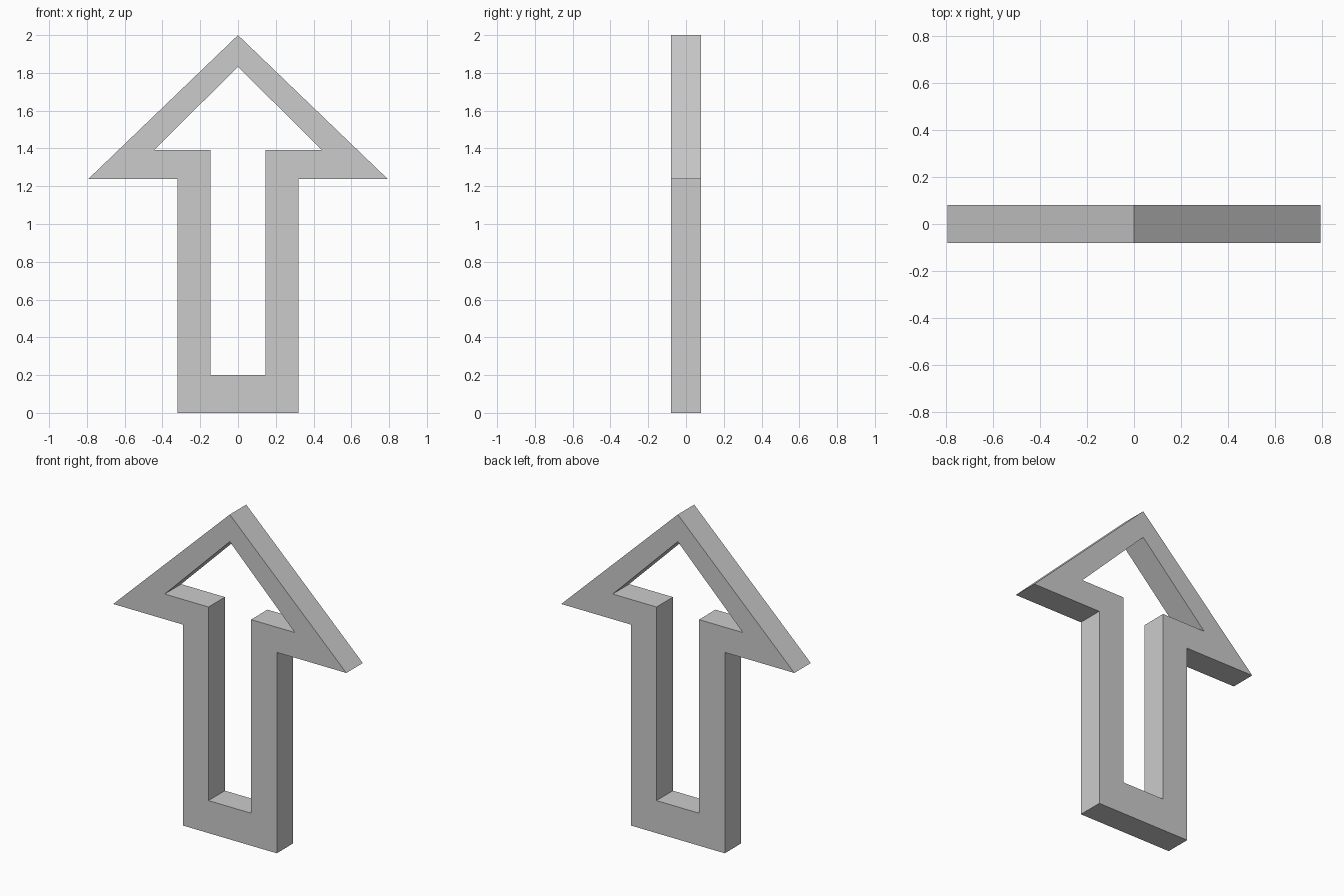
import bpy, bmesh

if "Cube" in bpy.data.objects:
    bpy.data.objects.remove(bpy.data.objects["Cube"])

HALF_DEPTH = 0.08

# Right half of the outer and inner outlines (x, z), bottom to tip
outer_half = [(0.32, 0.0), (0.32, 1.237), (0.794, 1.237)]
inner_half = [(0.145, 0.2), (0.145, 1.392), (0.443, 1.392)]


def outline(half, tip_z):
    """Mirror a half outline across x = 0 and close it through the tip."""
    return half + [(0.0, tip_z)] + [(-x, z) for x, z in reversed(half)]


outer = outline(outer_half, 2.0)
inner = outline(inner_half, 1.833)

# Front face as a ring of quads between the two outlines
bm = bmesh.new()
rings = [[bm.verts.new((x, -HALF_DEPTH, z)) for x, z in pts] for pts in (outer, inner)]
n = len(outer)
for i in range(n):
    j = (i + 1) % n
    bm.faces.new((rings[0][i], rings[0][j], rings[1][j], rings[1][i]))

# Extrude the ring to the back for the full thickness
ext = bmesh.ops.extrude_face_region(bm, geom=bm.faces[:], use_keep_orig=True)
back = [g for g in ext["geom"] if isinstance(g, bmesh.types.BMVert)]
bmesh.ops.translate(bm, verts=back, vec=(0, 2 * HALF_DEPTH, 0))
bmesh.ops.recalc_face_normals(bm, faces=bm.faces[:])

mesh = bpy.data.meshes.new("arrow_frame")
bm.to_mesh(mesh)
bm.free()
arrow = bpy.data.objects.new("arrow_frame", mesh)
bpy.context.collection.objects.link(arrow)
